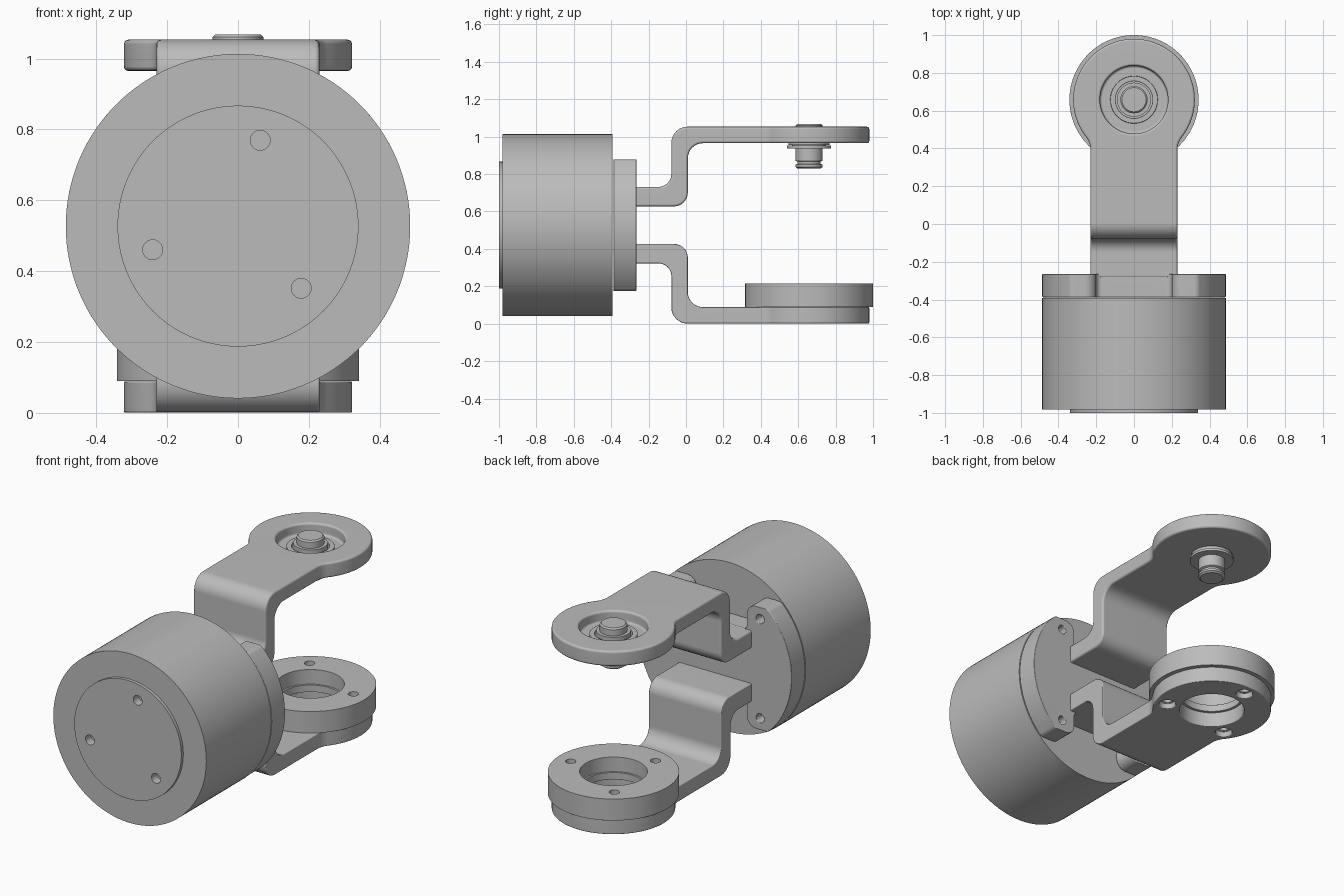
import bpy, bmesh
from math import sin, cos, pi, radians, atan2, sqrt
from mathutils import Vector

cube = bpy.data.objects.get("Cube")
if cube:
    bpy.data.objects.remove(cube)

grey = bpy.data.materials.new("plain_grey")
grey.use_nodes = True
grey.diffuse_color = (0.5, 0.5, 0.5, 1)
grey.node_tree.nodes["Principled BSDF"].inputs["Base Color"].default_value = (0.5, 0.5, 0.5, 1)

MID = 0.527       # height of the motor axis
HEAD = 0.658      # y of the hinge axis
ARM_W = 0.23


def arc(cx, cy, r, a0, a1, n):
    return [(cx + r * cos(a0 + (a1 - a0) * i / n), cy + r * sin(a0 + (a1 - a0) * i / n))
            for i in range(n + 1)]


def circle(cx, cy, r, n=64):
    return arc(cx, cy, r, 0, 2 * pi, n)[:-1]


def rounded(points, n=6):
    """Polygon from (a, b, radius) corners, each replaced by a tangent arc."""
    out = []
    for i, (a, b, r) in enumerate(points):
        p = Vector((a, b))
        if r == 0:
            out.append((a, b))
            continue
        u = (Vector(points[i - 1][:2]) - p).normalized()
        v = (Vector(points[(i + 1) % len(points)][:2]) - p).normalized()
        half = u.angle(v) / 2
        c = p + (u + v).normalized() * r / sin(half)
        d0, d1 = p + u * r * cos(half) / sin(half) - c, p + v * r * cos(half) / sin(half) - c
        a0 = atan2(d0.y, d0.x)
        turn = (atan2(d1.y, d1.x) - a0 + pi) % (2 * pi) - pi
        out += arc(c.x, c.y, r, a0, a0 + turn, n)
    return out


def place(axis, a, b, h):
    return {"x": (h, a, b), "y": (a, h, b), "z": (a, b, h)}[axis]


def finish(name, bm):
    bmesh.ops.recalc_face_normals(bm, faces=bm.faces)
    mesh = bpy.data.meshes.new(name)
    bm.to_mesh(mesh)
    bm.free()
    mesh.materials.append(grey)
    ob = bpy.data.objects.new(name, mesh)
    bpy.context.collection.objects.link(ob)
    return ob


def extrude(name, points, axis, lo, hi):
    bm = bmesh.new()
    rings = [[bm.verts.new(place(axis, a, b, h)) for a, b in points] for h in (lo, hi)]
    n = len(points)
    for ring in rings:
        bm.faces.new(ring)
    for i in range(n):
        j = (i + 1) % n
        bm.faces.new((rings[0][i], rings[0][j], rings[1][j], rings[1][i]))
    return finish(name, bm)


def lathe(name, profile, axis, ca, cb, n=96, closed=False):
    """Turn a (radius, height) profile about an axis through (ca, cb)."""
    bm = bmesh.new()
    rings = [[bm.verts.new(place(axis, ca + r * cos(2 * pi * k / n), cb + r * sin(2 * pi * k / n), h))
              for k in range(n)] for r, h in profile]
    pairs = list(zip(rings, rings[1:]))
    if closed:
        pairs.append((rings[-1], rings[0]))
    else:
        bm.faces.new(rings[0])
        bm.faces.new(rings[-1])
    for p, q in pairs:
        for k in range(n):
            m = (k + 1) % n
            bm.faces.new((p[k], p[m], q[m], q[k]))
    return finish(name, bm)


def bake(ob):
    deps = bpy.context.evaluated_depsgraph_get()
    ob.data = bpy.data.meshes.new_from_object(ob.evaluated_get(deps))
    ob.modifiers.clear()


def combine(ob, cutter, operation="DIFFERENCE"):
    mod = ob.modifiers.new("combine", "BOOLEAN")
    mod.operation, mod.object, mod.solver = operation, cutter, "EXACT"
    bake(ob)
    bpy.data.objects.remove(cutter)


def polish(ob, width=0.0):
    if width:
        mod = ob.modifiers.new("round_edges", "BEVEL")
        mod.width, mod.segments = width, 3
        mod.limit_method, mod.angle_limit = "ANGLE", radians(40)
        bake(ob)
    ob.data.shade_smooth()
    ob.data.set_sharp_from_angle(angle=radians(35))
    ob.modifiers.new("normals", "WEIGHTED_NORMAL").keep_sharp = True


def drill_ring(ob, axis, ca, cb, radius, angles, r, lo, hi):
    for t in angles:
        a, b = ca + radius * cos(radians(t)), cb + radius * sin(radians(t))
        combine(ob, extrude("drill", circle(a, b, r, 24), axis, lo, hi))


# Motor body with raised front cap and three blind screw holes
body = lathe("motor_body", [(0.34, -1), (0.34, -0.982), (0.486, -0.982), (0.486, -0.392), (0.3, -0.392)],
             "y", 0, MID, 128)
drill_ring(body, "y", 0, MID, 0.25, (75.5, 195.5, 315.5), 0.028, -1.1, -0.95)
polish(body)

# Mounting plate: disc trimmed top and bottom, with notches between four lobes
quarter = [(0.2, 0.2, 0.03), (0.2, 0.352, 0.06), (0.336, 0.352, 0.04)]
quarter += [(a, b, 0) for a, b in arc(0, 0, 0.486, radians(40), 0, 14)]
right = quarter + [(a, -b, r) for a, b, r in reversed(quarter[:-1])]
outline = right + [(-a, b, r) for a, b, r in reversed(right)]
plate = extrude("mounting_plate", [(a, MID + b) for a, b in rounded(outline)], "y", -0.388, -0.265)
for sx in (-1, 1):
    for sz in (-1, 1):
        combine(plate, extrude("drill", circle(sx * 0.285, MID + sz * 0.285, 0.025, 24), "y", -0.31, -0.2))
polish(plate, 0.014)

# Arm plan: straight strap, filleted neck and round head
neck_x, head_r, neck_r = ARM_W + 0.1, 0.322, 0.1
dy = sqrt((head_r + neck_r) ** 2 - neck_x ** 2)
t = atan2(dy, -neck_x)
side = [(ARM_W, -0.3)] + arc(neck_x, HEAD - dy, neck_r, pi, t, 6)
plan = side + arc(0, HEAD, head_r, t - pi, 2 * pi - t, 60)[1:-1] + [(-a, b) for a, b in reversed(side)]

# Arm side view: stepped bracket with rounded bends
bend = [(-0.285, 0.1, 0), (0.01, 0.1, 0.075), (0.01, 0.438, 0.08), (1.1, 0.438, 0),
        (1.1, 0.526, 0), (-0.078, 0.526, 0.085), (-0.078, 0.204, 0.07), (-0.285, 0.204, 0)]


def make_arm(name, sign):
    ob = extrude(name, [(a, MID + sign * b) for a, b in rounded(bend, 8)], "x", -0.5, 0.5)
    combine(ob, extrude("plan", plan, "z", -0.2, 1.3), "INTERSECT")
    return ob


upper = make_arm("upper_arm", 1)
combine(upper, extrude("recess", circle(0, HEAD, 0.18), "z", 0.99, 1.2))
combine(upper, extrude("bore", circle(0, HEAD, 0.11), "z", 0.9, 1.2))
polish(upper, 0.014)

lower = make_arm("lower_arm", -1)
combine(lower, extrude("bore", circle(0, HEAD, 0.175), "z", -0.1, 0.2))
under = (95, 215, 335)
drill_ring(lower, "z", 0, HEAD, 0.25, under, 0.045, -0.1, 0.03)
drill_ring(lower, "z", 0, HEAD, 0.25, under, 0.025, -0.1, 0.08)
polish(lower, 0.012)

# Bearing ring on the lower arm, with an inner lip and three screw holes
ring = lathe("lower_ring", [(0.165, 0.09), (0.342, 0.09), (0.342, 0.214), (0.176, 0.214),
                            (0.176, 0.13), (0.165, 0.13)], "z", 0, HEAD, closed=True)
drill_ring(ring, "z", 0, HEAD, 0.255, (6, 126, 246), 0.027, 0.15, 0.3)
polish(ring, 0.01)

# Hinge pin with flange below the head and a retaining groove
pin = lathe("hinge_pin", [(0.062, 0.83), (0.073, 0.838), (0.073, 0.85), (0.062, 0.855), (0.062, 0.866),
                          (0.073, 0.871), (0.073, 0.938), (0.118, 0.938), (0.118, 0.952), (0.09, 0.952),
                          (0.09, 1.025), (0.072, 1.025), (0.072, 1.06), (0.064, 1.068)],
            "z", 0, HEAD, 64)
polish(pin)

# Bearing seated in the upper recess
bearing = lathe("upper_bearing", [(0.098, 0.955), (0.109, 0.955), (0.109, 0.985), (0.126, 0.985),
                                  (0.126, 1.008), (0.098, 1.008)], "z", 0, HEAD, 64, closed=True)
polish(bearing, 0.003)
